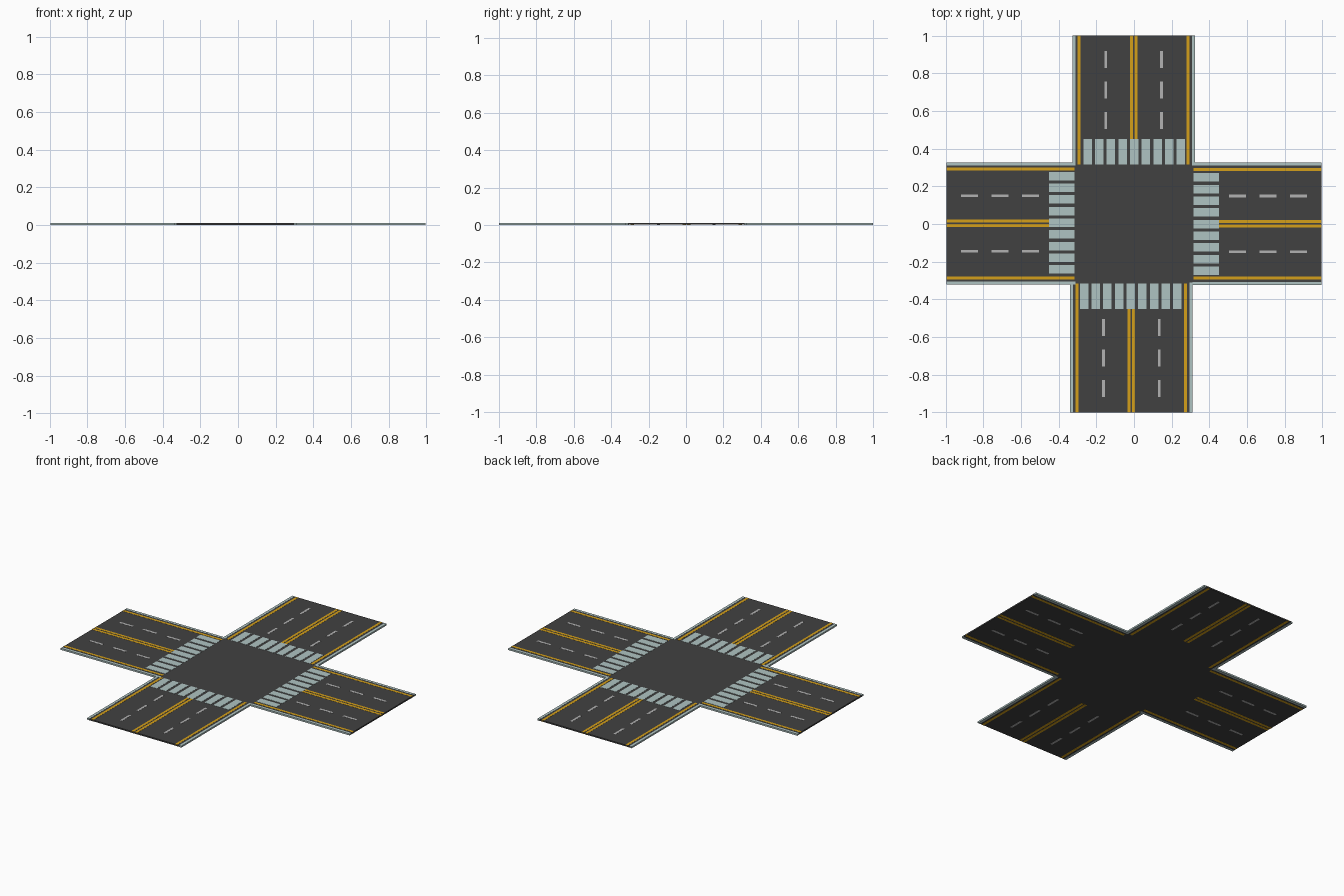
import bpy, bmesh
from mathutils import Matrix, Vector

if "Cube" in bpy.data.objects:
    bpy.data.objects.remove(bpy.data.objects["Cube"])


def material(name, rgb):
    m = bpy.data.materials.new(name)
    m.diffuse_color = (*rgb, 1)
    m.use_nodes = True
    m.node_tree.nodes["Principled BSDF"].inputs["Base Color"].default_value = m.diffuse_color
    return m


ASPHALT = material("asphalt", (0.053, 0.053, 0.053))
YELLOW = material("yellow_paint", (0.66, 0.35, 0.01))
PALE = material("pale_paint", (0.43, 0.55, 0.54))
GREY = material("lane_grey", (0.45, 0.45, 0.45))


def slabs(name, rects, z0, z1, mat, axis="x", sign=1):
    """One object made of boxes; each rect is (along0, along1, across0, across1)."""
    bm = bmesh.new()
    for a0, a1, c0, c1 in rects:
        a0, a1 = sorted((a0 * sign, a1 * sign))
        x0, x1, y0, y1 = (a0, a1, c0, c1) if axis == "x" else (c0, c1, a0, a1)
        centre = Vector(((x0 + x1) / 2, (y0 + y1) / 2, (z0 + z1) / 2))
        size = (x1 - x0, y1 - y0, z1 - z0)
        bmesh.ops.create_cube(bm, size=1, matrix=Matrix.Translation(centre) @ Matrix.Diagonal((*size, 1)))
    mesh = bpy.data.meshes.new(name)
    bm.to_mesh(mesh)
    bm.free()
    mesh.materials.append(mat)
    ob = bpy.data.objects.new(name, mesh)
    bpy.context.collection.objects.link(ob)
    return ob


INNER, CROSS_END = 0.315, 0.452
DASHES = [(0.505, 0.595), (0.667, 0.757), (0.828, 0.918)]

# Central square of the junction
slabs("junction_centre", [(-INNER, INNER, -0.32, 0.325)], 0.001, 0.0095, ASPHALT)

# arm name, axis, direction, sideways shift, outer end, first crossing bar
ARMS = [
    ("east", "x", 1, 0.001, 0.995, -0.271),
    ("west", "x", -1, 0.003, 0.995, -0.264),
    ("north", "y", 1, -0.002, 1.0, -0.269),
    ("south", "y", -1, -0.014, 1.0, -0.288),
]
for name, axis, sign, s, end, bar0 in ARMS:
    place = dict(axis=axis, sign=sign)

    # Road surface
    slabs(name + "_road", [(INNER, end, s - 0.312, s + 0.312)], 0.001, 0.0095, ASPHALT, **place)

    # Kerbs along both sides
    slabs(name + "_kerbs", [(INNER - 0.005, end, s + c - 0.008, s + c + 0.008) for c in (-0.317, 0.317)],
          0.0, 0.01, PALE, **place)

    # Yellow edge lines and double centre line
    lines = [(INNER, end, s + c - 0.008, s + c + 0.008) for c in (-0.289, 0.288)]
    lines += [(CROSS_END, end, s + c - 0.008, s + c + 0.008) for c in (-0.012, 0.012)]
    slabs(name + "_yellow_lines", lines, 0.0005, 0.0102, YELLOW, **place)

    # Dashed lane dividers
    slabs(name + "_lane_dashes",
          [(a, b, s + c - 0.007, s + c + 0.007) for c in (-0.148, 0.148) for a, b in DASHES],
          0.0005, 0.0102, GREY, **place)

    # Crossing bars
    slabs(name + "_crossing",
          [(INNER, CROSS_END, bar0 + i * 0.062, bar0 + i * 0.062 + 0.045) for i in range(9)],
          0.009, 0.0105, PALE, **place)
